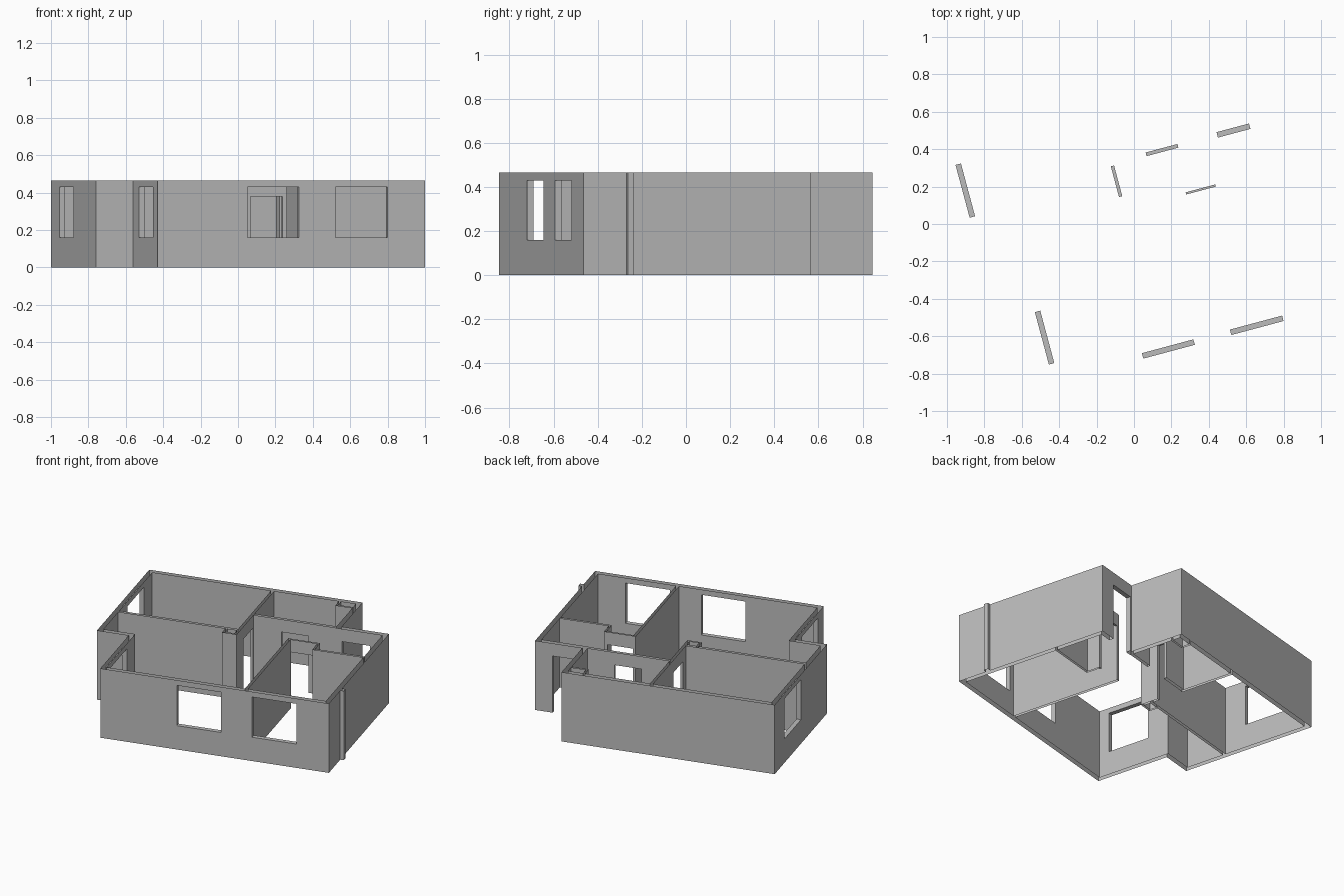
import bpy, bmesh
from math import radians
from mathutils import Matrix

cube = bpy.data.objects.get("Cube")
if cube:
    bpy.data.objects.remove(cube)

TOP = 0.465            # wall height
SILL, HEAD = 0.16, 0.43  # window opening
DOOR = 0.38            # door opening height
T = 0.03               # outer wall thickness
ROT = Matrix.Rotation(radians(15), 4, 'Z')

grey = bpy.data.materials.new("wall_grey")
grey.use_nodes = True
grey.diffuse_color = (0.5, 0.5, 0.5, 1)
grey.node_tree.nodes["Principled BSDF"].inputs["Base Color"].default_value = (0.5, 0.5, 0.5, 1)

# Plan lines of the outer shell
FRONT, BACK, PORCH, NOTCH = -0.708, 0.73, 0.36, -0.2
LEFT, LEFT_FRONT, RIGHT, RIGHT_BACK = -0.84, -0.634, 0.846, 0.54

# Wall footprints per part: u0, u1, v0, v1
parts = {
    "outer_walls": [
        (LEFT_FRONT, RIGHT, FRONT, FRONT + T),
        (RIGHT - T, RIGHT, FRONT, PORCH),
        (RIGHT_BACK - T, RIGHT, PORCH - T, PORCH),
        (RIGHT_BACK - T, RIGHT_BACK, PORCH - T, BACK),
        (LEFT, RIGHT_BACK, BACK - T, BACK),
        (LEFT, LEFT + T, NOTCH, BACK),
        (LEFT, LEFT_FRONT + T, NOTCH, NOTCH + T),
        (LEFT_FRONT, LEFT_FRONT + T, FRONT, NOTCH + T),
    ],
    "outer_stub": [(RIGHT, RIGHT + 0.023, -0.506, -0.476)],
    "inner_walls": [
        (LEFT + T, -0.022, 0.095, 0.113),            # bedroom partition
        (-0.04, -0.022, 0.035, BACK - T),            # corridor partition
        (-0.04, RIGHT_BACK - T, 0.333, 0.353),       # hall partition
        (0.292, 0.31, FRONT + T, 0.092),             # kitchen partition
        (0.292, 0.497, 0.08, 0.092),                 # small door wall
        (0.485, 0.497, -0.01, 0.092),                # step in the wall
        (0.485, RIGHT - T, -0.01, 0.004),            # kitchen back wall
    ],
    "duct_walls": [
        (-0.115, -0.04, 0.035, 0.047),
        (-0.115, -0.103, 0.035, 0.095),
        (0.4, RIGHT_BACK - T, 0.635, 0.647),
        (0.4, 0.412, 0.635, BACK - T),
    ],
}

# Openings: u0, u1, v0, v1, z0, z1
openings = [
    (-0.138, 0.147, FRONT, FRONT + T, SILL, HEAD),
    (0.349, 0.638, FRONT, FRONT + T, SILL, HEAD),
    (LEFT_FRONT, LEFT_FRONT + T, -0.608, -0.318, SILL, HEAD),
    (LEFT, LEFT + T, 0.26, 0.552, SILL, HEAD),
    (0.553, 0.733, PORCH - T, PORCH, 0, DOOR),
    (0.159, 0.335, 0.333, 0.353, 0, DOOR),
    (0.31, 0.475, 0.08, 0.092, 0, DOOR),
    (-0.04, -0.022, 0.16, 0.33, 0, DOOR),
]

# Grid of all plan lines, so that walls join cleanly
feet = [f for group in parts.values() for f in group]
lines = lambda a, b: sorted({round(r[i], 4) for r in feet + openings for i in (a, b)})
us, vs, zs = lines(0, 1), lines(2, 3), [0, SILL, DOOR, HEAD, TOP]


def inside(r, p):
    return all(r[2 * k] < p[k] < r[2 * k + 1] for k in range(len(r) // 2))


def owner(i, j, k):
    """Name of the part that fills a grid cell, or None."""
    if not (0 <= i < len(us) - 1 and 0 <= j < len(vs) - 1):
        return None
    p = [(a[n] + a[n + 1]) / 2 for a, n in ((us, i), (vs, j), (zs, k))]
    if any(inside(o, p) for o in openings):
        return None
    return next((n for n, g in parts.items() if any(inside(r, p) for r in g)), None)


meshes = {name: bmesh.new() for name in parts}
for i in range(len(us) - 1):
    for j in range(len(vs) - 1):
        for k in range(len(zs) - 1):
            name = owner(i, j, k)
            if not name:
                continue
            bm = meshes[name]
            for axis in range(3):
                for side in (0, 1):
                    n = [i, j, k]
                    n[axis] += 2 * side - 1
                    # Wall tops and bottoms stay open
                    if not 0 <= n[2] < len(zs) - 1 or owner(*n):
                        continue
                    b, c = (axis + 1) % 3, (axis + 2) % 3
                    loop = []
                    for db, dc in ((0, 0), (1, 0), (1, 1), (0, 1)):
                        q = [i, j, k]
                        q[axis] += side
                        q[b] += db
                        q[c] += dc
                        loop.append(bm.verts.new((us[q[0]], vs[q[1]], zs[q[2]])))
                    bm.faces.new(loop if side else loop[::-1])

for name, bm in meshes.items():
    bmesh.ops.remove_doubles(bm, verts=bm.verts, dist=0.0002)
    bmesh.ops.dissolve_limit(bm, angle_limit=radians(1), verts=bm.verts, edges=bm.edges)
    bm.transform(ROT)
    mesh = bpy.data.meshes.new(name)
    bm.to_mesh(mesh)
    bm.free()
    mesh.materials.append(grey)
    bpy.context.collection.objects.link(bpy.data.objects.new(name, mesh))
